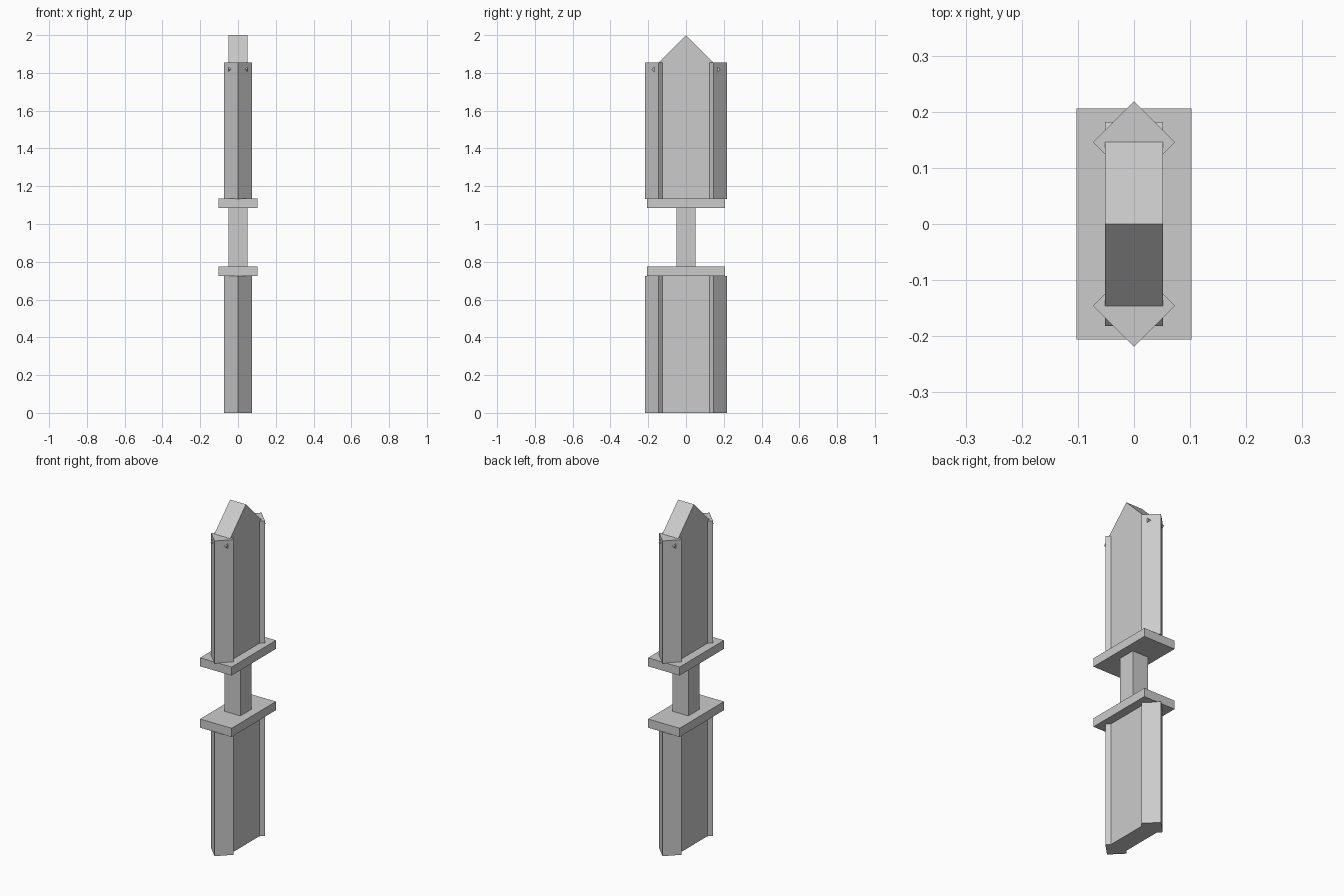
import bpy, bmesh, math

if "Cube" in bpy.data.objects:
    bpy.data.objects.remove(bpy.data.objects["Cube"])

grey = bpy.data.materials.new("plain grey")
grey.diffuse_color = (0.6, 0.6, 0.6, 1)
grey.use_nodes = True
grey.node_tree.nodes["Principled BSDF"].inputs["Base Color"].default_value = grey.diffuse_color

HALF = 0.0515            # half thickness of blades and handle
EDGE_Y = 0.1455          # blade half width, where the edge bars sit
BLADE = 0.722            # lower blade length
TIP_START = 1.854        # where the pointed tip meets the edge bars


def prism(name, outline, extrude):
    """Closed solid from a planar outline of 3D points, swept along a vector."""
    bm = bmesh.new()
    face = bm.faces.new([bm.verts.new(p) for p in outline])
    swept = bmesh.ops.extrude_face_region(bm, geom=[face], use_keep_orig=True)
    verts = [g for g in swept["geom"] if isinstance(g, bmesh.types.BMVert)]
    bmesh.ops.translate(bm, verts=verts, vec=extrude)
    bmesh.ops.recalc_face_normals(bm, faces=bm.faces)
    mesh = bpy.data.meshes.new(name)
    bm.to_mesh(mesh)
    bm.free()
    mesh.materials.append(grey)
    obj = bpy.data.objects.new(name, mesh)
    bpy.context.collection.objects.link(obj)
    return obj


def box(name, hx, hy, z0, z1):
    return prism(name, [(-hx, -hy, z0), (hx, -hy, z0), (hx, hy, z0), (-hx, hy, z0)],
                 (0, 0, z1 - z0))


def edge_bar(name, y, z0, z1):
    """Square bar turned 45 degrees."""
    r = HALF * math.sqrt(2)
    return prism(name, [(r, y, z0), (0, y + r, z0), (-r, y, z0), (0, y - r, z0)],
                 (0, 0, z1 - z0))


# Handle and the two guards
box("handle", HALF, HALF, 0.77, 1.09)
box("lower_guard", 0.1025, 0.206, 0.724, 0.775)
box("upper_guard", 0.1025, 0.206, 1.085, 1.135)

# Lower blade is a plain slab
box("lower_blade", HALF, EDGE_Y, 0, 0.73)

# Upper blade ends in a diamond tip whose side corners poke through the bars
corner = 0.1815
half_outline = [(EDGE_Y, 1.13), (EDGE_Y, 2 - 2 * corner + EDGE_Y), (corner, 2 - corner)]
profile = half_outline + [(0, 2)] + [(-y, z) for y, z in reversed(half_outline)]
prism("upper_blade", [(-HALF, y, z) for y, z in profile], (2 * HALF, 0, 0))

# Edge bars along both sides of both blades
for side, y in (("front", -EDGE_Y), ("back", EDGE_Y)):
    edge_bar(f"lower_{side}_edge", y, 0, 0.726)
    edge_bar(f"upper_{side}_edge", y, 1.133, TIP_START)
